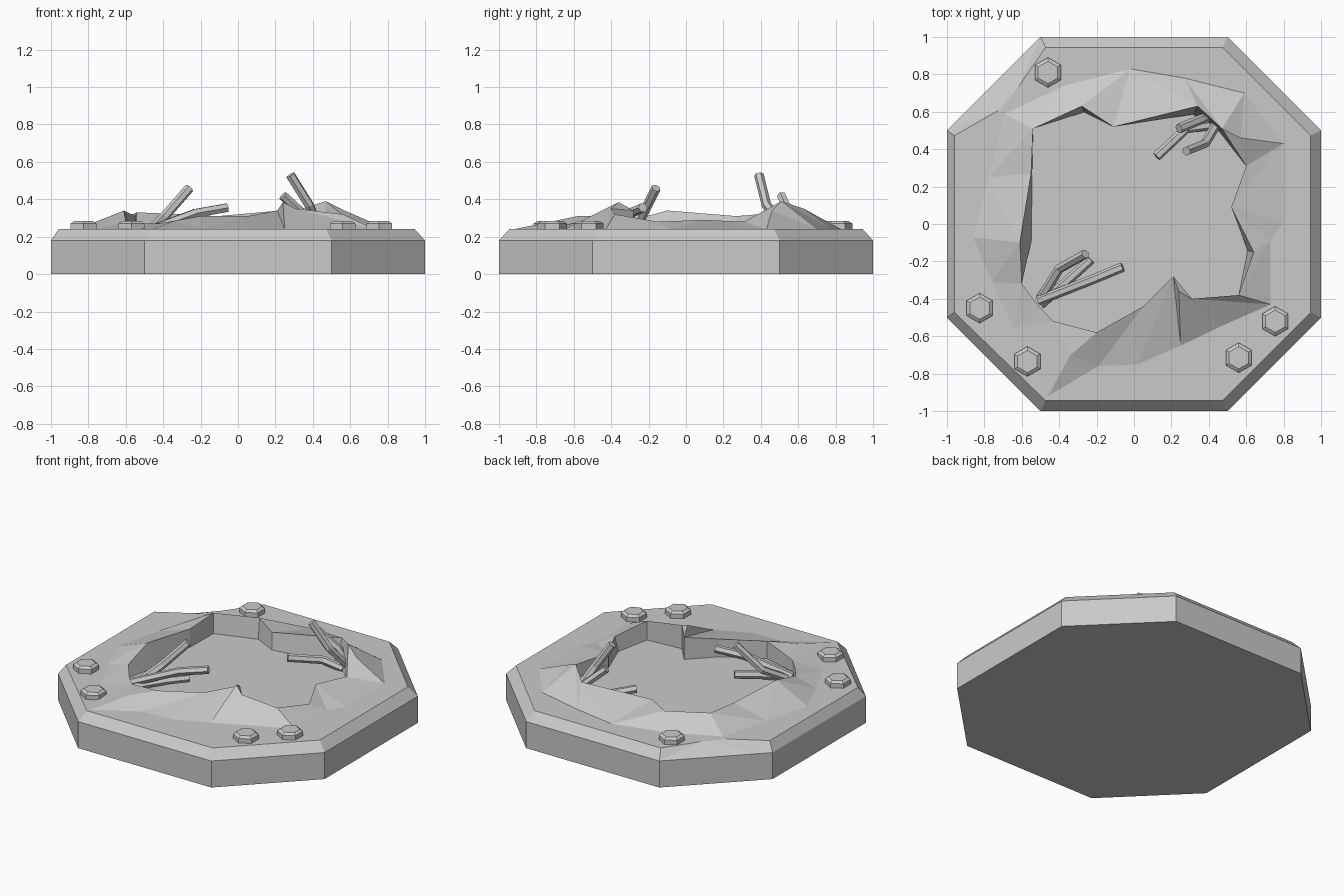
import bpy
import bmesh
from math import cos, radians, sin

default_cube = bpy.data.objects.get("Cube")
if default_cube:
    bpy.data.objects.remove(default_cube, do_unlink=True)

BOTTOM, SHOULDER, TOP, FLOOR = 0, 0.18, 0.24, 0.19

grey = bpy.data.materials.new("concrete_grey")
grey.use_nodes = True
colour = (0.59, 0.59, 0.59, 1)
grey.diffuse_color = colour
grey.node_tree.nodes["Principled BSDF"].inputs["Base Color"].default_value = colour


def add_object(name, data):
    data.materials.append(grey)
    obj = bpy.data.objects.new(name, data)
    bpy.context.scene.collection.objects.link(obj)


def mesh_object(name, bm):
    bmesh.ops.recalc_face_normals(bm, faces=bm.faces[:])
    mesh = bpy.data.meshes.new(name)
    bm.to_mesh(mesh)
    bm.free()
    add_object(name, mesh)


def ring(bm, points):
    return [bm.verts.new(point) for point in points]


def loop_edges(bm, verts):
    edges = []
    for start, end in zip(verts, verts[1:] + verts[:1]):
        edges.append(bm.edges.get((start, end)) or bm.edges.new((start, end)))
    return edges


def sectors(lower, upper):
    """Corners of each quad between two rings of equal length."""
    return list(zip(lower, lower[1:] + lower[:1], upper[1:] + upper[:1], upper))


def bridge(bm, lower, upper):
    for corners in sectors(lower, upper):
        bm.faces.new(corners)


def rubble(bm, lower, upper, crests):
    """Join two rings with triangles, folded outwards or fanned about a crest."""
    for i, (a, b, c, d) in enumerate(sectors(lower, upper)):
        if i in crests:
            crest = bm.verts.new(crests[i])
            for start, end in ((a, b), (b, c), (c, d), (d, a)):
                bm.faces.new((start, end, crest))
        elif a.co.z + c.co.z > b.co.z + d.co.z:
            bm.faces.new((a, b, c))
            bm.faces.new((a, c, d))
        else:
            bm.faces.new((a, b, d))
            bm.faces.new((b, c, d))


# Crater in hundredths: rim x, rim y, rim height, foot x, foot y, wall inset
crater = [
    (-54, 51, 33, -69, 59, 0),
    (-28, 63, 32, -37, 74, 5),
    (-11, 52, 31, -2, 83, 0),
    (34, 63, 35, 27, 78, 7),
    (47, 51, 39, 59, 70, 3),
    (60, 31, 28, 80, 43, 0),
    (52, 9, 29, 80, 1, 0),
    (64, -15, 28, 73, -9, 5),
    (56, -38, 32, 73, -43, 0),
    (31, -40, 35, 48, -54, 0),
    (21, -28, 34, 25, -65, 0),
    (5, -44, 31, 2, -75, 0),
    (-20, -58, 31, -19, -76, 0),
    (-43, -52, 27, -46, -92, 0),
    (-50, -45, 27, -64, -56, 0),
    (-60, -32, 28, -76, -31, 0),
    (-61, -10, 34, -86, -7, 10),
    (-55, 27, 31, -78, 25, 1),
]
# High points on the slope, keyed by the sector they stand in
crests = {
    4: (0.57, 0.46, 0.34),
    9: (0.24, -0.36, 0.385),
    12: (-0.34, -0.7, 0.285),
}

# Slab: octagon with a bevelled shoulder, chipped along one diagonal
bm = bmesh.new()
octagon = [(-0.5, 1), (0.5, 1), (1, 0.5), (1, -0.5),
           (0.5, -1), (-0.5, -1), (-1, -0.5), (-1, 0.5)]
base = ring(bm, [(x, y, BOTTOM) for x, y in octagon])
shoulder = ring(bm, [(x, y, SHOULDER) for x, y in octagon])
top = ring(bm, [(x * 0.945, y * 0.945, TOP) for x, y in octagon])
chip = ring(bm, [(-0.72, 0.61, TOP), (-0.62, 0.73, TOP)])
top[-1].co.x = top[-2].co.x = -0.96
bm.faces.new(base)
bridge(bm, base, shoulder)
for corners in sectors(shoulder, top)[:-1]:
    bm.faces.new(corners)
bm.faces.new((shoulder[-1], chip[0], top[-1]))
bm.faces.new((shoulder[-1], chip[1], chip[0]))
bm.faces.new((shoulder[-1], shoulder[0], chip[1]))
bm.faces.new((shoulder[0], top[0], chip[1]))

# Crater: raised lip, broken inner wall and flat floor
rows = [[value / 100 for value in row] for row in crater]
foot = ring(bm, [(row[3], row[4], TOP) for row in rows])
rim = ring(bm, [row[:3] for row in rows])
floor = ring(bm, [(x * (1 - inset), y * (1 - inset), FLOOR)
                  for x, y, _, _, _, inset in rows])
bmesh.ops.triangle_fill(bm, use_beauty=True,
                        edges=loop_edges(bm, top + chip) + loop_edges(bm, foot))
rubble(bm, foot, rim, crests)
bridge(bm, rim, floor)
bmesh.ops.triangle_fill(bm, use_beauty=True, edges=loop_edges(bm, floor))
mesh_object("cratered_slab", bm)


# Hexagonal bolt heads with a chamfered top
def bolt(name, x, y):
    bm = bmesh.new()

    def hexagon(radius, z):
        angles = [radians(60 * i) for i in range(6)]
        return ring(bm, [(x + radius * sin(a), y + radius * cos(a), z) for a in angles])

    under = hexagon(0.08, TOP - 0.02)
    side = hexagon(0.08, TOP + 0.03)
    lid = hexagon(0.06, TOP + 0.043)
    bridge(bm, under, side)
    bridge(bm, side, lid)
    bm.faces.new(under)
    bm.faces.new(lid)
    mesh_object(name, bm)


bolt("back_bolt", -0.46, 0.81)
bolt("right_side_bolt", -0.825, -0.45)
bolt("right_front_bolt", -0.57, -0.735)
bolt("left_front_bolt", 0.56, -0.715)
bolt("left_side_bolt", 0.755, -0.52)


# Bent six-sided reinforcing rods sticking out of the broken wall
def rod(name, *points):
    curve = bpy.data.curves.new(name, "CURVE")
    curve.dimensions = "3D"
    curve.bevel_depth = 0.026
    curve.bevel_resolution = 1
    curve.use_fill_caps = True
    spline = curve.splines.new("POLY")
    spline.use_smooth = False
    spline.points.add(len(points) - 1)
    for target, point in zip(spline.points, points):
        target.co = (*point, 1)
    add_object(name, curve)


rod("back_tall_rod", (0.45, 0.55, 0.21), (0.38, 0.43, 0.37), (0.28, 0.39, 0.53))
rod("back_short_rod", (0.42, 0.58, 0.22), (0.36, 0.56, 0.31), (0.24, 0.51, 0.42))
rod("back_low_rod", (0.42, 0.53, 0.2), (0.28, 0.51, 0.23), (0.12, 0.36, 0.26))
rod("front_tall_rod", (-0.5, -0.4, 0.2), (-0.4, -0.24, 0.3), (-0.26, -0.16, 0.46))
rod("front_long_rod", (-0.51, -0.41, 0.22), (-0.23, -0.3, 0.325), (-0.06, -0.23, 0.355))
rod("front_low_rod", (-0.5, -0.43, 0.2), (-0.34, -0.29, 0.23), (-0.23, -0.19, 0.24))
